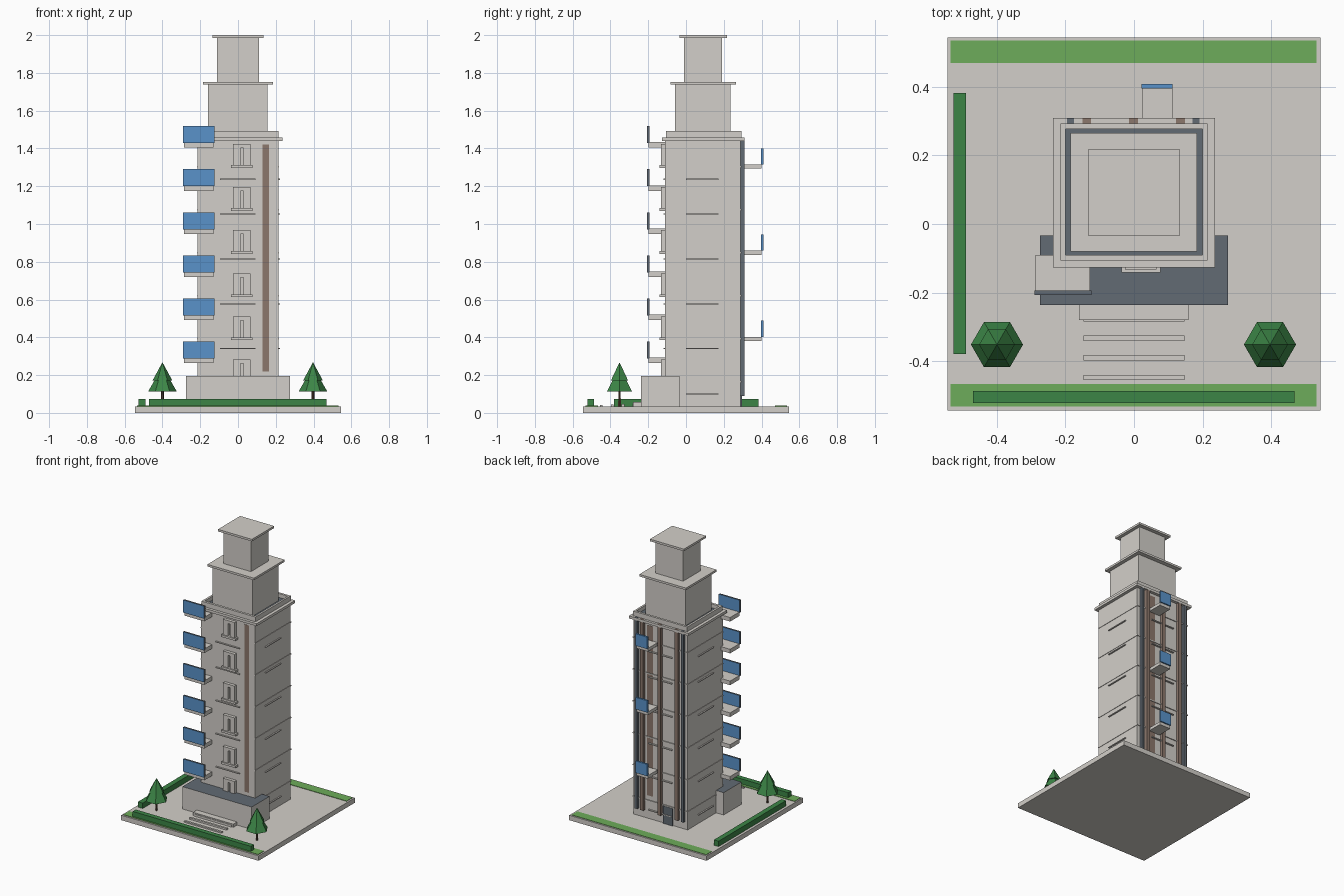
import bpy
import bmesh
from math import radians
from mathutils import Matrix

cube = bpy.data.objects.get("Cube")
if cube:
    bpy.data.objects.remove(cube, do_unlink=True)


def material(name, r, g, b):
    m = bpy.data.materials.new(name)
    m.use_nodes = True
    m.diffuse_color = (r, g, b, 1)
    m.node_tree.nodes["Principled BSDF"].inputs["Base Color"].default_value = (r, g, b, 1)
    return m


concrete = material("concrete", .65, .625, .585)
slate = material("slate", .122, .145, .172)
blue = material("blue panel", .1, .29, .59)
grass = material("grass", .155, .415, .103)
leaf = material("dark foliage", .045, .235, .062)
brown = material("brown cladding", .26, .185, .15)
bark = material("bark", .11, .065, .04)


def finish(name, bm, mat):
    me = bpy.data.meshes.new(name)
    bm.to_mesh(me)
    bm.free()
    me.materials.append(mat)
    ob = bpy.data.objects.new(name, me)
    bpy.context.collection.objects.link(ob)
    return ob


def box(name, xs, ys, zs, mat):
    """Box from its extent along each axis."""
    bm = bmesh.new()
    bmesh.ops.create_cube(bm, size=1)
    for v in bm.verts:
        v.co = [r[0] if c < 0 else r[1] for c, r in zip(v.co, (xs, ys, zs))]
    return finish(name, bm, mat)


def paint(ob, mat, rule):
    ob.data.materials.append(mat)
    for f in ob.data.polygons:
        if rule(f.normal):
            f.material_index = 1


def cone(name, x, y, z0, z1, r0, r1, mat):
    """Six-sided cone with corners on the x axis."""
    bm = bmesh.new()
    bmesh.ops.create_cone(bm, cap_ends=True, segments=6, radius1=r0, radius2=r1, depth=z1 - z0,
                          matrix=Matrix.Rotation(radians(30), 4, "Z"))
    bmesh.ops.translate(bm, vec=(x, y, (z0 + z1) / 2), verts=bm.verts)
    return finish(name, bm, mat)


# Site: slab, lawns, hedges
G = .035
box("ground_slab", (-.545, .545), (-.545, .545), (0, G), concrete)
box("back_lawn", (-.535, .533), (.47, .535), (G, G + .003), grass)
box("front_lawn", (-.535, .533), (-.533, -.467), (G, G + .003), grass)
box("side_hedge", (-.527, -.49), (-.38, .383), (G, .074), leaf)
box("front_hedge", (-.47, .468), (-.522, -.487), (G, .074), leaf)

# Trees
for x in (-.4, .397):
    cone("tree_trunk", x, -.352, G, .13, .008, .007, bark)
    cone("tree_lower_crown", x, -.352, .113, .225, .076, .012, leaf)
    cone("tree_upper_crown", x, -.352, .172, .268, .052, 0, leaf)

# Entrance podium with landing and steps
podium = box("podium", (-.275, .274), (-.237, -.034), (G, .195), concrete)
paint(podium, slate, lambda n: n.z > .5)
box("landing", (-.16, .159), (-.28, -.237), (G, .058), concrete)
for y, z in ((-.284, .05), (-.341, .047), (-.398, .044), (-.456, .041)):
    box("step", (-.148, .148), (y, y + .015), (G, z), concrete)

# Tower shaft and cornice
L, R, F, B = -.215, .214, -.111, .288
box("tower", (L, R), (F, B), (G, 1.44), concrete)
box("cornice", (-.236, .236), (-.127, .31), (1.44, 1.458), concrete)

# Parapet around a slate roof
PZ = (1.458, 1.492)
for name, xs, ys in (("front_parapet", (L, R), (-.107, -.09)),
                     ("back_parapet", (L, R), (.277, .293)),
                     ("right_parapet", (L, -.2), (-.09, .277)),
                     ("left_parapet", (.2, R), (-.09, .277))):
    box(name, xs, ys, PZ, concrete)
box("tower_roof", (-.2, .2), (-.09, .277), (1.456, 1.464), slate)

# Stepped crown
for name, xs, ys, zs in (("lower_tier", (-.16, .157), (-.058, .235), (1.46, 1.738)),
                         ("lower_cap", (-.186, .184), (-.081, .266), (1.738, 1.753)),
                         ("upper_tier", (-.11, .11), (-.01, .19), (1.753, 1.985)),
                         ("upper_cap", (-.135, .134), (-.034, .217), (1.985, 2))):
    box(name, xs, ys, zs, concrete)

FLOOR = .228
for i in range(6):
    dz = i * FLOOR

    # Front balconies: blue panels with slate edges
    z = .293 + dz
    box("front_balcony_slab", (-.287, -.129), (-.198, -.09), (z - .029, z), concrete)
    panel = box("front_balcony_panel", (-.29, -.124), (-.207, -.194), (z - .005, z + .085), blue)
    paint(panel, slate, lambda n: abs(n.y) < .5)

    # Front windows: two jambs, lintel and sill
    z = .172 + dz
    box("window_jamb", (-.026, .012), (-.133, F), (z, z + .09), concrete)
    box("window_jamb", (.028, .066), (-.133, F), (z, z + .09), concrete)
    box("window_lintel", (-.026, .066), (-.133, F), (z + .09, z + .111), concrete)
    box("window_sill", (-.036, .078), (-.141, F), (z - .015, z), concrete)

    # Floor slabs showing as bands on both sides
    z = .16 + dz
    box("floor_slab", (L - .003, R + .003), (F, B + .006), (z, z + .008), concrete)

# Short thin ledges on every face
for z in (.1, .34, .577, .815, 1.053, 1.237):
    box("cross_ledge", (-.095, .093), (F - .009, B + .012), (z - .003, z + .003), concrete)
    box("side_ledge", (L - .009, R + .009), (0, .172), (z - .003, z + .003), concrete)

# Cladding strips
box("front_cladding", (.13, .165), (F - .001, F), (.22, 1.42), brown)
box("back_cladding", (.06, .108), (B, B + .002), (.2, 1.42), brown)

# Back pilasters
for x in (-.185, .181):
    box("slate_pilaster", (x - .01, x + .01), (B, .309), (.09, 1.459), slate)
for x in (-.138, -.002, .136):
    box("brown_pilaster", (x - .013, x + .013), (B, .309), (.09, 1.459), brown)

# Back door
box("back_door", (-.1, -.025), (B, B + .008), (G, .16), slate)

# Back balconies
for i in range(3):
    z = .403 + i * 2 * FLOOR
    box("back_balcony_slab", (.023, .112), (B, .4), (z - .022, z), concrete)
    box("back_balcony_panel", (.022, .113), (.396, .409), (z, z + .085), blue)
